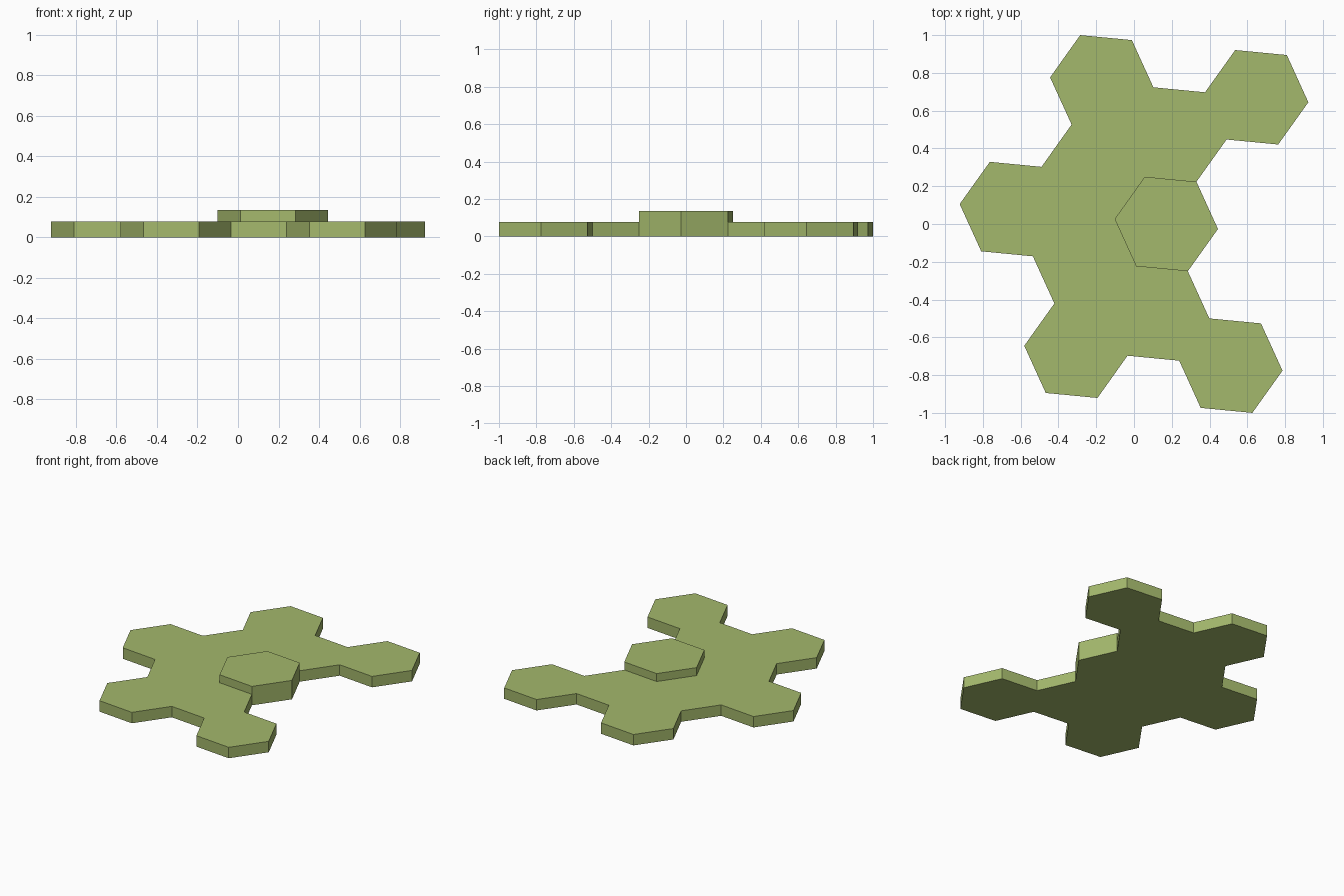
import bpy
import math

if "Cube" in bpy.data.objects:
    bpy.data.objects.remove(bpy.data.objects["Cube"])

R = 0.2747                    # hexagon corner radius
TILT = math.radians(-5.5)     # rotation of the whole tile layout
CENTRE = (0.171, 0.0)
LOW, HIGH = 0.078, 0.135      # tile heights

mat = bpy.data.materials.new("moss_green")
mat.diffuse_color = (0.37, 0.48, 0.15, 1)
mat.use_nodes = True
mat.node_tree.nodes["Principled BSDF"].inputs["Base Color"].default_value = mat.diffuse_color


def hex_tile(name, distance, degrees, height):
    """Flat-shaded hexagonal prism standing on z = 0, placed polar around the centre tile."""
    a = TILT + math.radians(degrees)
    x = CENTRE[0] + distance * math.cos(a)
    y = CENTRE[1] + distance * math.sin(a)
    ring = [(R * math.cos(TILT + i * math.pi / 3), R * math.sin(TILT + i * math.pi / 3))
            for i in range(6)]
    verts = [(px, py, z) for z in (0, height) for px, py in ring]
    faces = [tuple(range(5, -1, -1)), tuple(range(6, 12))]
    faces += [(i, (i + 1) % 6, (i + 1) % 6 + 6, i + 6) for i in range(6)]
    mesh = bpy.data.meshes.new(name)
    mesh.from_pydata(verts, [], faces)
    mesh.materials.append(mat)
    obj = bpy.data.objects.new(name, mesh)
    obj.location = (x, y, 0)
    bpy.context.collection.objects.link(obj)


# Raised tile in the middle of the layout
hex_tile("raised_tile", 0, 0, HIGH)

# Inner ring: four tiles sharing an edge with the raised one
for n, deg in enumerate((90, 150, 210, 270), 1):
    hex_tile(f"inner_tile_{n}", math.sqrt(3) * R, deg, LOW)

# Outer ring: five tiles forming the star points
for n, deg in enumerate((60, 120, 180, 240, 300), 1):
    hex_tile(f"outer_tile_{n}", 3 * R, deg, LOW)
